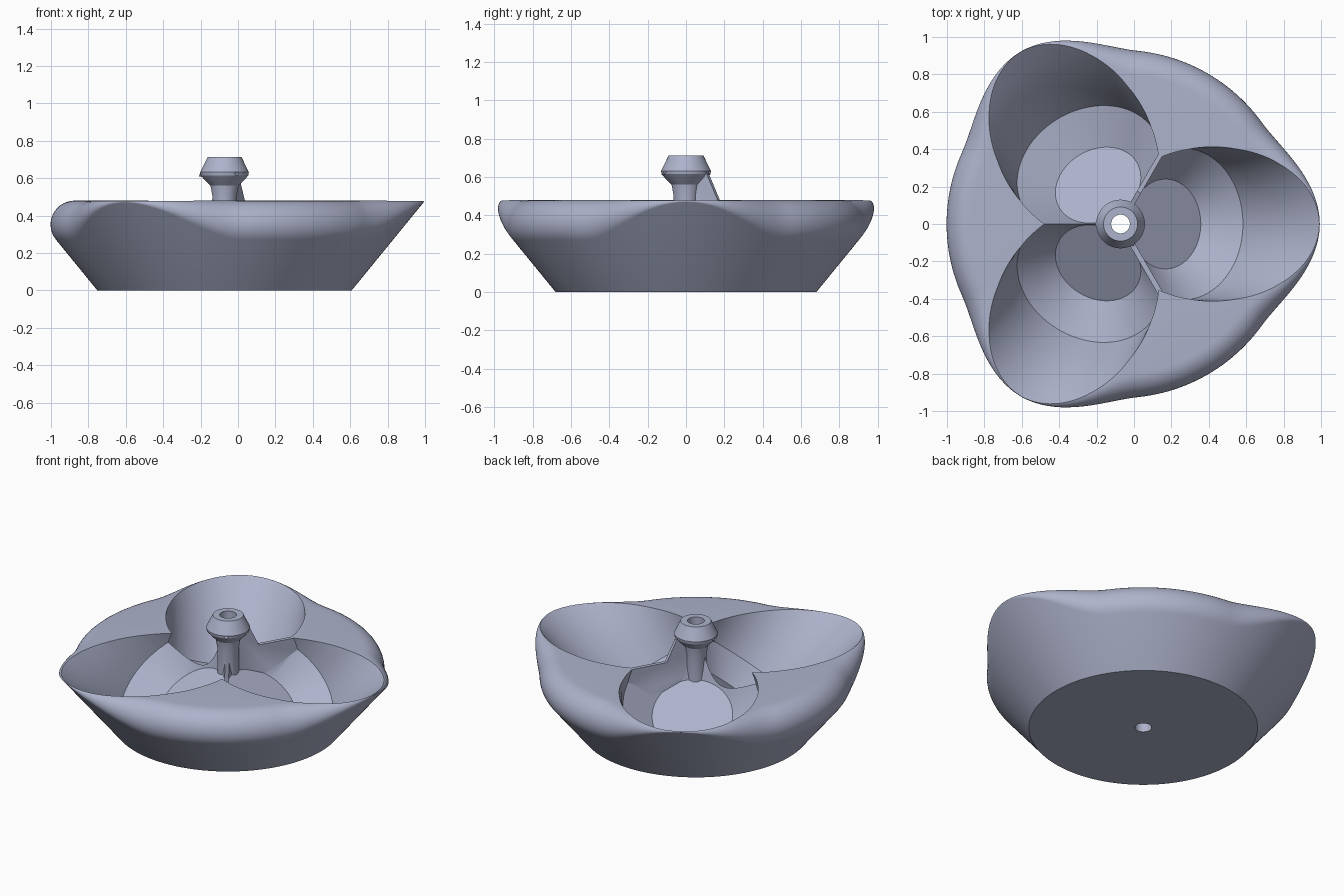
import bpy, bmesh, math
from mathutils import Matrix, Vector

old = bpy.data.objects.get("Cube")
if old:
    bpy.data.objects.remove(old, do_unlink=True)

CENTRE_X = -0.072
BASE_R, CORNER_R, TOP_Z = 0.68, 1.072, 0.48
TILT = math.radians(38)
THIRD = 2 * math.pi / 3

clay = bpy.data.materials.new("blue_grey")
clay.use_nodes = True
clay.diffuse_color = (0.42, 0.45, 0.6, 1)
clay.node_tree.nodes["Principled BSDF"].inputs["Base Color"].default_value = clay.diffuse_color


def finish(bm, name, matrix=Matrix()):
    bmesh.ops.recalc_face_normals(bm, faces=bm.faces)
    mesh = bpy.data.meshes.new(name)
    bm.to_mesh(mesh)
    bm.free()
    mesh.transform(matrix)
    mesh.materials.append(clay)
    obj = bpy.data.objects.new(name, mesh)
    bpy.context.collection.objects.link(obj)
    return obj


def lathe(name, profile_at, steps, matrix=Matrix()):
    """Closed solid turned round z; profile_at(angle) gives (radius, height) points."""
    bm = bmesh.new()
    rings = []
    for i in range(steps):
        a = 2 * math.pi * i / steps
        rings.append([bm.verts.new((r * math.cos(a), r * math.sin(a), z))
                      for r, z in profile_at(a)])
    for i in range(steps):
        a, b = rings[i], rings[(i + 1) % steps]
        for k in range(len(a) - 1):
            bm.faces.new((a[k], b[k], b[k + 1], a[k + 1]))
    bm.faces.new([ring[0] for ring in rings])
    bm.faces.new([ring[-1] for ring in rings])
    return finish(bm, name, matrix)


def body_profile(angle):
    """Flared wall whose rim rounding grows between the three lobes."""
    off = abs((angle + THIRD / 2) % THIRD - THIRD / 2)
    s = min(off / math.radians(36), 1)
    fillet = 0.006 + 0.122 * s * s * (3 - 2 * s)
    wall = math.atan2(TOP_Z, CORNER_R - BASE_R)
    cx, cz = CORNER_R - fillet / math.tan(wall / 2), TOP_Z - fillet
    start, end = wall - math.pi / 2, math.pi / 2
    pts = [(BASE_R, 0)]
    for k in range(15):
        t = start + (end - start) * k / 14
        pts.append((cx + fillet * math.cos(t), cz + fillet * math.sin(t)))
    return pts + [(0.2, TOP_Z), (0.09, 0.71)]


def rib(name, matrix):
    """Thin upright web between two cups, rising into the hub."""
    outline = [(0.03, 0.1), (0.03, 0.66), (0.11, 0.66), (0.197, 0.48), (0.5, 0.479), (0.45, 0.1)]
    bm = bmesh.new()
    face = bm.faces.new([bm.verts.new((r, -0.012, z)) for r, z in outline])
    moved = bmesh.ops.extrude_face_region(bm, geom=[face])["geom"]
    verts = [g for g in moved if isinstance(g, bmesh.types.BMVert)]
    bmesh.ops.translate(bm, verts=verts, vec=Vector((0, 0.024, 0)))
    return finish(bm, name, matrix)


def combine(target, tool, operation):
    mod = target.modifiers.new(tool.name, "BOOLEAN")
    mod.operation = operation
    mod.solver = "EXACT"
    mod.object = tool
    bpy.context.view_layer.objects.active = target
    bpy.ops.object.modifier_apply(modifier=mod.name)
    bpy.data.objects.remove(tool, do_unlink=True)


# Flared body with the central cone
body = lathe("three_cup_body", body_profile, 180)

# Three cups leaning outwards
cup = [(0.24, 0), (0.405, 0.155), (0.407, 0.3), (0.42, 0.45), (0.446, 0.6), (0.478, 0.73), (0.55, 1.0)]
for i in range(3):
    place = (Matrix.Rotation(i * THIRD, 4, "Z") @ Matrix.Translation((0.24, 0, 0.2))
             @ Matrix.Rotation(TILT, 4, "Y"))
    cutter = lathe("cup_cutter", lambda a: cup, 96, place)
    cutter.hide_render = True
    combine(body, cutter, "DIFFERENCE")

# Webs between the cups
for i in range(3):
    combine(body, rib("web", Matrix.Rotation((i + 0.5) * THIRD, 4, "Z")), "UNION")

# Hub with a narrow neck
hub = [(0.064, 0.06), (0.064, 0.5), (0.075, 0.56), (0.11, 0.595),
       (0.127, 0.615), (0.13, 0.632), (0.091, 0.712)]
combine(body, lathe("hub", lambda a: hub, 64), "UNION")

# Bore right through the middle
bore = lathe("bore_cutter", lambda a: [(0.05, -0.1), (0.05, 0.9)], 48)
bore.hide_render = True
combine(body, bore, "DIFFERENCE")

# Place and shade
body.data.transform(Matrix.Translation((CENTRE_X, 0, 0)))
for other in bpy.context.selected_objects:
    other.select_set(False)
body.select_set(True)
bpy.context.view_layer.objects.active = body
bpy.ops.object.shade_smooth_by_angle(angle=math.radians(28))
